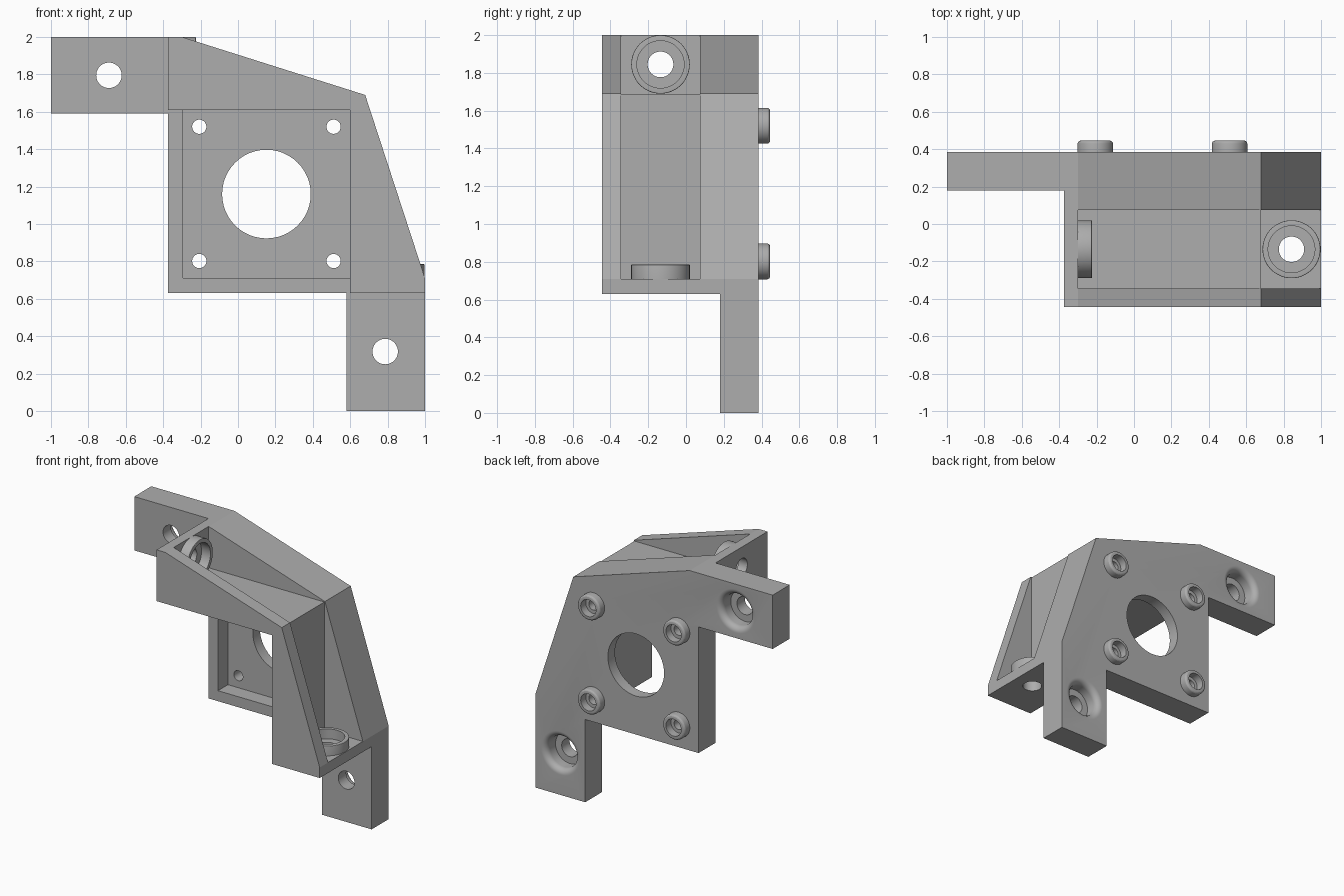
import bpy, bmesh, math
from mathutils import Vector

if "Cube" in bpy.data.objects:
    bpy.data.objects.remove(bpy.data.objects["Cube"])

grey = bpy.data.materials.new("plain_grey")
grey.use_nodes = True
colour = (0.42, 0.42, 0.42, 1)
grey.diffuse_color = colour
grey.node_tree.nodes["Principled BSDF"].inputs["Base Color"].default_value = colour

FRONT, STEP, BACK = -0.445, 0.18, 0.385   # main depths along y


def finish(name, bm):
    bmesh.ops.recalc_face_normals(bm, faces=bm.faces)
    mesh = bpy.data.meshes.new(name)
    bm.to_mesh(mesh)
    bm.free()
    mesh.materials.append(grey)
    ob = bpy.data.objects.new(name, mesh)
    bpy.context.collection.objects.link(ob)
    return ob


def prism(name, outline, y0, y1):
    """Extrude an x-z outline from y0 to y1."""
    bm = bmesh.new()
    face = bm.faces.new([bm.verts.new((x, y0, z)) for x, z in outline])
    ext = bmesh.ops.extrude_face_region(bm, geom=[face])["geom"]
    bmesh.ops.translate(bm, vec=(0, y1 - y0, 0),
                        verts=[v for v in ext if isinstance(v, bmesh.types.BMVert)])
    return finish(name, bm)


def lathe(name, profile, loc, axis, closed=False):
    """Turn a (radius, height) profile about an axis through loc."""
    bm = bmesh.new()
    vs = [bm.verts.new((r, 0, h)) for r, h in profile]
    pairs = list(zip(vs, vs[1:])) + ([(vs[-1], vs[0])] if closed else [])
    edges = [bm.edges.new(p) for p in pairs]
    bmesh.ops.spin(bm, geom=vs + edges, cent=(0, 0, 0), axis=(0, 0, 1),
                   angle=math.tau, steps=48)
    bmesh.ops.remove_doubles(bm, verts=bm.verts, dist=1e-4)
    ob = finish(name, bm)
    ob.rotation_euler = Vector(axis).to_track_quat("Z", "Y").to_euler()
    ob.location = loc
    return ob


def drill(name, r, h0, h1, loc, axis):
    return lathe(name, [(0, h0), (r, h0), (r, h1), (0, h1)], loc, axis)


def ring(name, r_out, r_in, height, bevel, loc, axis):
    """Raised collar with a rounded outer rim, sunk slightly into its wall."""
    rim = [(r_out - bevel + bevel * math.cos(a), height - bevel + bevel * math.sin(a))
           for a in (i * math.pi / 8 for i in range(5))]
    return lathe(name, [(r_in, -0.01), (r_out, -0.01)] + rim + [(r_in, height)],
                 loc, axis, closed=True)


def smooth(ob):
    bpy.ops.object.select_all(action="DESELECT")
    ob.select_set(True)
    bpy.context.view_layer.objects.active = ob
    bpy.ops.object.shade_smooth_by_angle(angle=math.radians(15))


# Bracket silhouette with two mounting tabs
bracket = prism("bracket", [(-1, 1.59), (-0.375, 1.59), (-0.375, 0.63), (0.58, 0.63),
                            (0.58, 0), (1, 0), (1, 0.71), (0.68, 1.69),
                            (-0.3, 2), (-1, 2)], FRONT, BACK)
cutters = []

# Space in front of the plate and tabs
cutters.append(prism("front_cutter", [(-1.1, 2.1), (-0.375, 2.1), (-0.375, 1.61),
                                      (0.6, 1.61), (0.6, 0.63), (1.1, 0.63),
                                      (1.1, -0.1), (-1.1, -0.1)], FRONT - 0.1, STEP))
# Square recess in the plate
cutters.append(prism("recess_cutter", [(-0.295, 0.71), (0.6, 0.71), (0.6, 1.61),
                                       (-0.295, 1.61)], FRONT - 0.1, 0.30))
# Channels open to the two sloping sides
cutters.append(prism("channel_cutter", [(-0.3, 1.685), (0.675, 1.685), (0.675, 0.71),
                                        (1.1, 0.71), (1.1, 2.2), (-0.3, 2.2)],
                     -0.345, 0.075))

# Large central opening
cutters.append(drill("centre_cutter", 0.237, -0.3, 0.1, (0.152, BACK, 1.16), (0, 1, 0)))

# Four screw holes with collars on the back
parts = [bracket]
for x in (-0.207, 0.511):
    for z in (0.802, 1.52):
        cutters.append(drill("screw_cutter", 0.038, -0.3, 0.1, (x, BACK, z), (0, 1, 0)))
        parts.append(ring("screw_collar", 0.095, 0.064, 0.061, 0.018,
                          (x, BACK, z), (0, 1, 0)))

# Tab holes with rounded counterbores on the back
flare = [(0.165 - 0.045 * math.sin(a), -0.045 + 0.045 * math.cos(a))
         for a in (i * math.pi / 16 for i in range(9))]
for x, z in ((-0.69, 1.795), (0.787, 0.318)):
    cutters.append(lathe("tab_cutter", [(0, 0.05), (0.165, 0.05)] + flare +
                         [(0.12, -0.11), (0.068, -0.11), (0.068, -0.3), (0, -0.3)],
                         (x, BACK, z), (0, 1, 0)))

# Channel end holes with collars inside the channels
for loc, axis in (((-0.3, -0.135, 1.845), (1, 0, 0)), ((0.842, -0.135, 0.71), (0, 0, 1))):
    cutters.append(drill("end_cutter", 0.068, -0.15, 0.05, loc, axis))
    parts.append(ring("channel_collar", 0.155, 0.125, 0.075, 0.004, loc, axis))

# Cut the bracket and drop the cutters
bpy.context.view_layer.objects.active = bracket
bracket.select_set(True)
for cutter in cutters:
    cutter.hide_render = True
    mod = bracket.modifiers.new("cut", "BOOLEAN")
    mod.operation, mod.solver, mod.object = "DIFFERENCE", "EXACT", cutter
    bpy.ops.object.modifier_apply(modifier=mod.name)
for cutter in cutters:
    bpy.data.objects.remove(cutter)

for part in parts:
    smooth(part)
